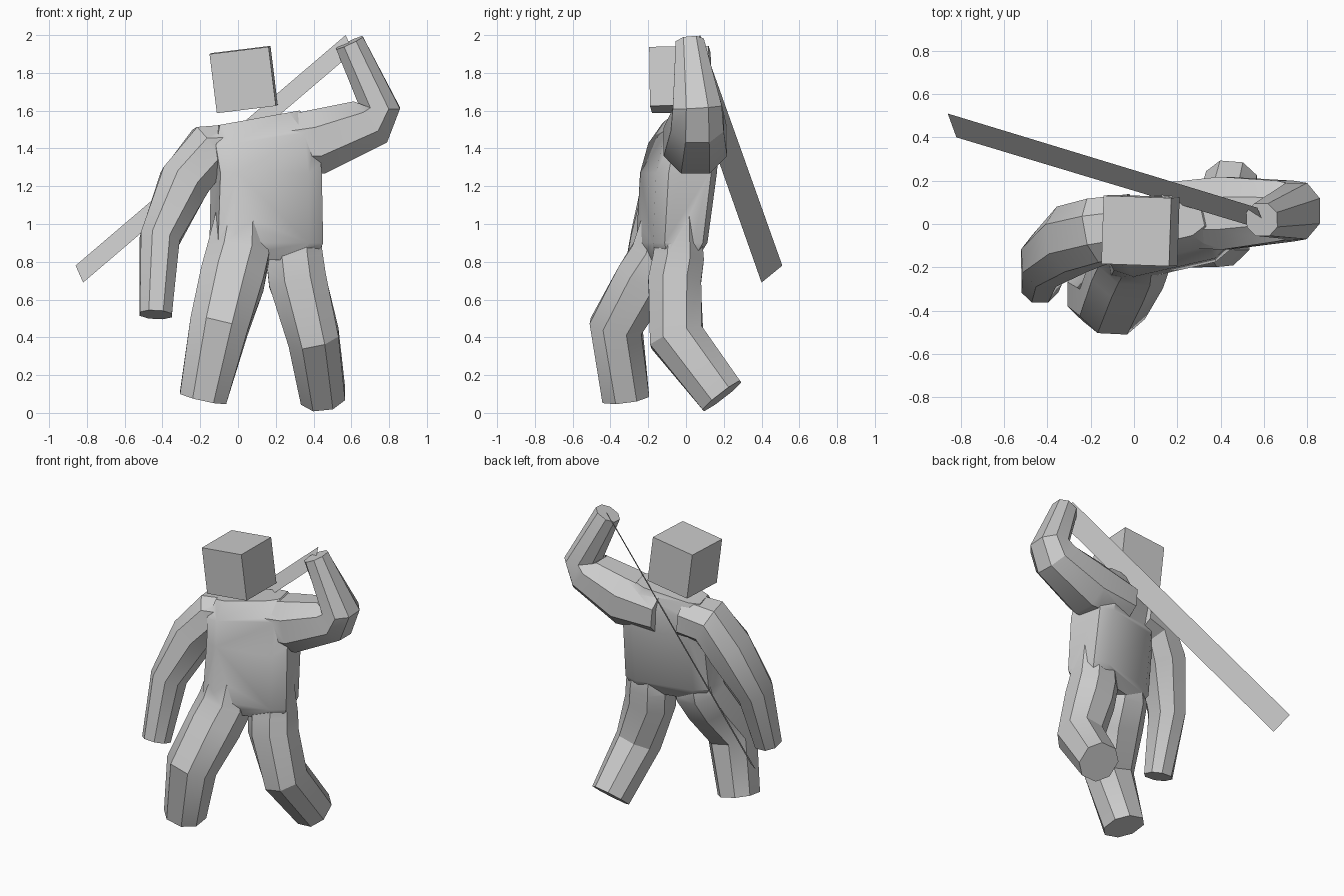
import bpy
import bmesh
from math import radians
from mathutils import Vector

if "Cube" in bpy.data.objects:
    bpy.data.objects.remove(bpy.data.objects["Cube"])


def new_object(name, bm):
    mesh = bpy.data.meshes.new(name)
    bm.to_mesh(mesh)
    bm.free()
    obj = bpy.data.objects.new(name, mesh)
    bpy.context.collection.objects.link(obj)
    return obj


def loft(name, rings, ref, corner=0.45):
    """Eight-sided tube; ring = (centre, half size along ref, other half size[, normal])."""
    ref = Vector(ref)
    centres = [Vector(r[0]) for r in rings]
    bm = bmesh.new()
    loops = []
    for i, ring in enumerate(rings):
        p, a, b = centres[i], ring[1], ring[2]
        t = Vector()
        if i > 0:
            t += (p - centres[i - 1]).normalized()
        if i < len(rings) - 1:
            t += (centres[i + 1] - p).normalized()
        if len(ring) > 3:
            t = Vector(ring[3])
        t.normalize()
        u = (ref - t * ref.dot(t)).normalized()
        v = t.cross(u)
        c = corner
        shape = [(1, -c), (1, c), (c, 1), (-c, 1), (-1, c), (-1, -c), (-c, -1), (c, -1)]
        loops.append([bm.verts.new(p + u * a * x + v * b * y) for x, y in shape])
    for lo, hi in zip(loops, loops[1:]):
        for k in range(8):
            n = (k + 1) % 8
            bm.faces.new((lo[k], lo[n], hi[n], hi[k]))
    bm.faces.new(loops[0][::-1])
    bm.faces.new(loops[-1])
    bmesh.ops.recalc_face_normals(bm, faces=bm.faces)
    return new_object(name, bm)


# Torso, turned so the +x side sits further back
body = loft("body", [
    ((0.16, -0.08, 0.81), 0.24, 0.10, (0, 0, 1)),
    ((0.15, -0.075, 0.90), 0.285, 0.148, (0, 0, 1)),
    ((0.15, -0.04, 1.27), 0.275, 0.165, (0, 0, 1)),
    ((0.13, -0.01, 1.45), 0.28, 0.15, (-0.15, 0, 1)),
    ((0.10, 0.01, 1.56), 0.22, 0.10, (-0.18, 0, 1)),
], (0.97, 0.22, 0), 0.7)

# Limbs
limbs = [
    loft("raised_arm", [
        ((0.14, 0.04, 1.41), 0.15, 0.14),
        ((0.42, 0.05, 1.435), 0.168, 0.172),
        ((0.70, 0.06, 1.54), 0.14, 0.14),
        ((0.75, 0.06, 1.62), 0.13, 0.108),
        ((0.59, 0.02, 1.96), 0.075, 0.078),
    ], (0, 1, 0)),
    loft("lowered_arm", [
        ((0.00, 0.0, 1.40), 0.14, 0.13),
        ((-0.16, -0.03, 1.385), 0.15, 0.14),
        ((-0.285, -0.07, 1.22), 0.155, 0.135),
        ((-0.415, -0.17, 0.92), 0.125, 0.105),
        ((-0.435, -0.28, 0.52), 0.085, 0.085),
    ], (0, 1, 0)),
    loft("back_leg", [
        ((0.29, -0.03, 1.12), 0.12, 0.10),
        ((0.30, -0.04, 0.82), 0.15, 0.135),
        ((0.315, -0.06, 0.70), 0.153, 0.14),
        ((0.40, -0.05, 0.40), 0.135, 0.145),
        ((0.45, 0.19, 0.09), 0.118, 0.125),
    ], (1, 0, 0)),
    loft("front_leg", [
        ((0.03, -0.08, 1.15), 0.12, 0.11),
        ((0.0, -0.14, 0.84), 0.165, 0.15),
        ((-0.03, -0.22, 0.71), 0.168, 0.15),
        ((-0.10, -0.37, 0.46), 0.155, 0.14),
        ((-0.185, -0.32, 0.08), 0.125, 0.125),
    ], (1, 0, 0)),
]

# Merge the limbs into the torso
for limb in limbs:
    mod = body.modifiers.new("merge_" + limb.name, 'BOOLEAN')
    mod.operation = 'UNION'
    mod.solver = 'EXACT'
    mod.object = limb
    bpy.context.view_layer.objects.active = body
    bpy.ops.object.modifier_apply(modifier=mod.name)
    bpy.data.objects.remove(limb)

# Soft shading across shallow folds
body.select_set(True)
bpy.context.view_layer.objects.active = body
bpy.ops.object.shade_smooth_by_angle(angle=radians(30))
body.select_set(False)

# Floating cube head
bpy.ops.mesh.primitive_cube_add(size=0.315, location=(0.03, -0.03, 1.765),
                                rotation=(radians(1), radians(-7), radians(-2)))
bpy.context.object.name = "head"

# Flat blade hanging from the raised hand
bm = bmesh.new()
blade = [(-0.86, 0.51, 0.78), (-0.82, 0.40, 0.69), (0.61, -0.03, 1.91), (0.57, 0.075, 2.0)]
bm.faces.new([bm.verts.new(p) for p in blade])
new_object("blade", bm)
